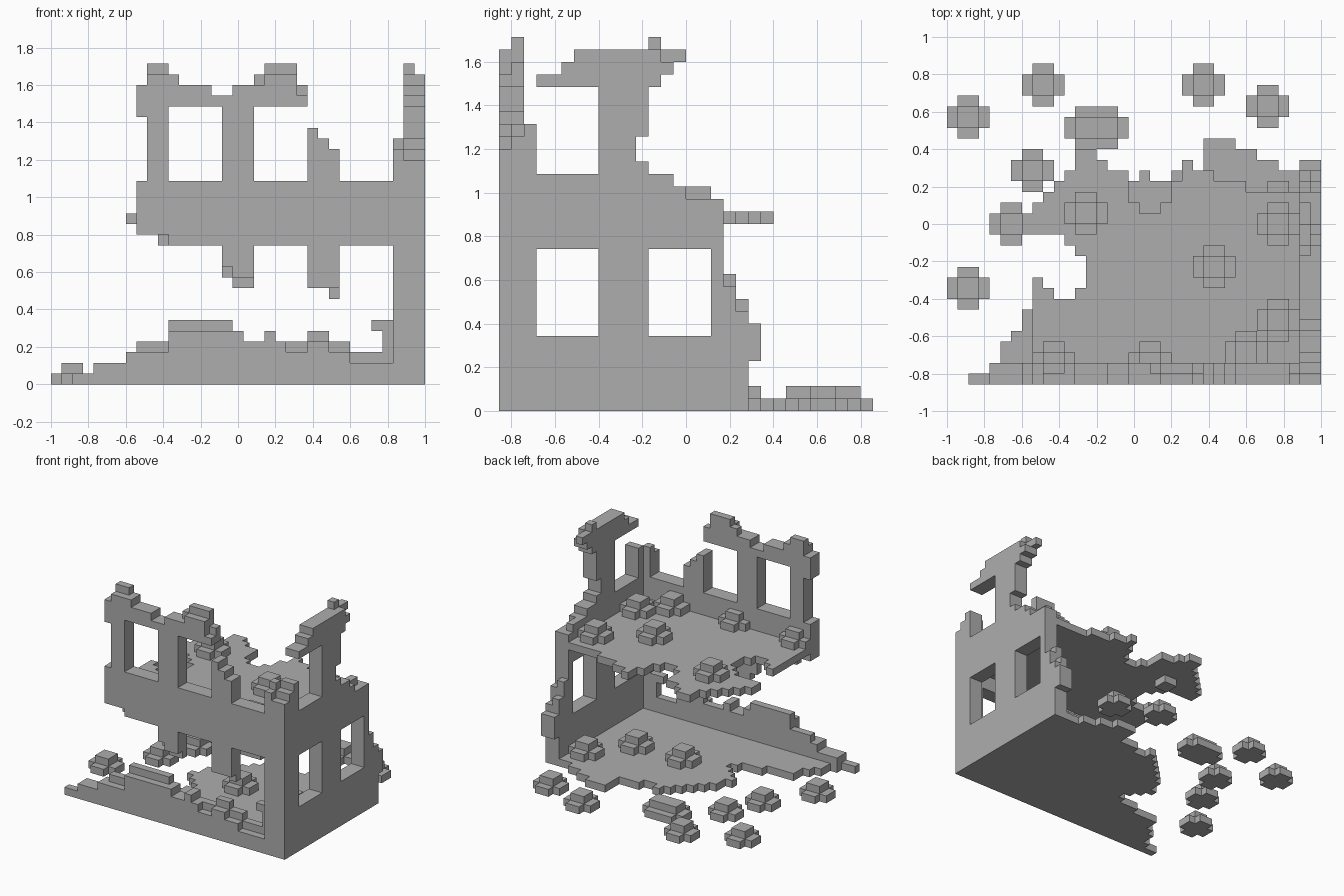
import bpy
import bmesh
from mathutils import Vector

UNIT = 2 / 35                      # edge of one building block
ORIGIN = Vector((-1, -15 * UNIT, 0))
SILL, BAND, LEDGE, LINTEL = 6, 13, 19, 26   # storey heights in blocks
FLOOR = 15                         # level of the upper floor

cube = bpy.data.objects.get("Cube")
if cube:
    bpy.data.objects.remove(cube, do_unlink=True)

stone = bpy.data.materials.new("grey_stone")
stone.use_nodes = True
colour = (0.42, 0.42, 0.42, 1)
stone.diffuse_color = colour
stone.node_tree.nodes["Principled BSDF"].inputs["Base Color"].default_value = colour


def box(xs, ys, zs):
    """All block cells inside three (start, end) ranges."""
    return {(x, y, z) for x in range(*xs) for y in range(*ys) for z in range(*zs)}


def steps(runs, end):
    """Expand (start, value) runs into one value per column."""
    table = {}
    for n, (start, value) in enumerate(runs):
        stop = runs[n + 1][0] if n + 1 < len(runs) else end
        table.update({i: value for i in range(start, stop)})
    return table


def build(name, cells):
    """Skin a set of block cells and merge its flat faces."""
    bm = bmesh.new()
    corners = {}

    def corner(p):
        if p not in corners:
            corners[p] = bm.verts.new(ORIGIN + Vector(p) * UNIT)
        return corners[p]

    for cell in sorted(cells):
        for axis in range(3):
            for side in (0, 1):
                near = list(cell)
                near[axis] += 2 * side - 1
                if tuple(near) in cells:
                    continue
                u, v = (axis + 1) % 3, (axis + 2) % 3
                ring = []
                for a, b in ((0, 0), (1, 0), (1, 1), (0, 1)):
                    p = list(cell)
                    p[axis] += side
                    p[u] += a
                    p[v] += b
                    ring.append(corner(tuple(p)))
                bm.faces.new(ring if side else ring[::-1])
    bmesh.ops.dissolve_limit(bm, angle_limit=0.01, verts=bm.verts[:], edges=bm.edges[:])
    mesh = bpy.data.meshes.new(name)
    bm.to_mesh(mesh)
    bm.free()
    mesh.materials.append(stone)
    obj = bpy.data.objects.new(name, mesh)
    bpy.context.collection.objects.link(obj)
    return obj


# Front wall: broken lower storey, the inner layer a little taller
front = set()
outer = [(2, 1), (4, 2), (7, 3), (11, 5), (18, 4), (20, 5), (21, 4), (22, 3),
         (24, 4), (26, 3), (28, 2), (32, BAND)]
inner = [(4, 2), (7, 3), (8, 4), (11, 6), (17, 5), (18, 4), (20, 5), (21, 4),
         (24, 5), (26, 4), (28, 3), (32, BAND)]
for y, profile in enumerate((outer, inner)):
    for x, top in steps(profile, 35).items():
        front |= box((x, x + 1), (y, y + 1), (0, top))

# Front wall: band between storeys, pillars and lintels (x range, z range)
for xs, zs in (
    ((8, 35), (14, LEDGE)), ((11, 35), (BAND, 14)),
    ((16, 19), (11, BAND)), ((17, 19), (10, 11)), ((24, 27), (9, BAND)),
    ((9, 11), (LEDGE, 29)), ((16, 19), (LEDGE, 27)),
    ((24, 25), (LEDGE, 24)), ((25, 26), (LEDGE, 23)), ((26, 27), (LEDGE, 22)),
    ((8, 9), (25, 28)), ((11, 12), (LINTEL, 29)), ((12, 15), (LINTEL, 28)),
    ((15, 17), (LINTEL, 27)), ((17, 20), (LINTEL, 28)),
    ((20, 23), (LINTEL, 29)), ((23, 24), (LINTEL, 27)),
    ((32, 33), (LEDGE, 22)), ((33, 35), (LEDGE, 21)),
):
    front |= box(xs, (0, 2), zs)

# Front wall: chipped blocks left only on the inner layer
for xs, zs in (
    ((10, 11), (BAND, 14)), ((16, 17), (10, 11)), ((17, 19), (9, 10)),
    ((26, 27), (8, 9)), ((9, 11), (29, 30)), ((19, 20), (28, 29)),
    ((20, 23), (29, 30)), ((23, 24), (27, 28)), ((30, 32), (5, SILL)),
    ((31, 32), (3, 5)), ((32, 33), (22, 23)), ((33, 35), (21, 22)),
):
    front |= box(xs, (1, 2), zs)
build("front_wall", front)

# Right side wall (y range, z range)
side = set()
for ys, zs in (
    ((2, 20), (0, 4)), ((2, 21), (4, SILL)),
    ((2, 3), (SILL, BAND)), ((8, 12), (SILL, BAND)),
    ((17, 21), (SILL, 7)), ((17, 20), (7, 8)), ((17, 19), (8, 10)),
    ((17, 18), (10, BAND)), ((2, 18), (BAND, 17)), ((2, 15), (17, 18)),
    ((2, 14), (18, LEDGE)), ((2, 3), (LEDGE, 23)), ((8, 12), (LEDGE, 20)),
    ((8, 11), (20, 22)), ((8, 12), (22, LINTEL)), ((3, 13), (LINTEL, 27)),
    ((5, 14), (27, 28)), ((6, 13), (28, 29)),
):
    side |= box((33, 35), ys, zs)

# Right side wall: blocks left only on the inner layer
for ys, zs in (
    ((19, 20), (8, 9)), ((18, 19), (10, 11)), ((15, 17), (17, 18)),
    ((13, 15), (28, 29)), ((12, 13), (29, 30)),
):
    side |= box((33, 34), ys, zs)
build("right_wall", side)

# Ground floor: ragged left edge per row, ragged back edge per column
left = steps([(2, 5), (4, 6), (5, 7), (7, 11), (8, 14), (9, 15), (10, 14), (11, 13),
              (12, 12), (13, 13), (15, 14), (16, 15), (17, 16), (18, 17), (19, 18)], 23)
back = steps([(0, 20), (19, 19), (21, 20), (24, 23), (27, 22), (29, 21), (31, 20)], 33)
build("ground_floor", {(x, y, 0) for x in back for y in left
                       if x >= left[y] and y < back[x]})

# Upper floor: ragged back edge with a bite out of the left side
back = steps([(8, 17), (9, 18), (10, 19), (11, 20), (12, 22), (14, 21), (15, 20),
              (17, 17), (18, 16), (20, 17), (21, 19), (22, 21), (23, 20),
              (25, 19), (28, 18)], 33)
bite = steps([(8, (10, 12)), (9, (9, 13)), (10, (8, 13)), (12, (8, 12)), (13, (8, 11))], 14)
upper = {(x, y, FLOOR) for x in back for y in range(2, back[x])
         if not (y in bite and x in range(*bite[y]))}
upper |= box((7, 8), (14, 16), (FLOOR, FLOOR + 1))
build("upper_floor", upper)


def rubble(name, x, y, z, half=1):
    """Cross-shaped heap with a smaller block on top, kept inside the wall."""
    heap = box((x - half - 1, x + half + 1), (y - 1, y + 1), (z, z + 1))
    heap |= box((x - half, x + half), (y - 2, y + 2), (z, z + 1))
    heap |= box((x - half, x + half), (y - 1, y + 1), (z, z + 2))
    build(name, {c for c in heap if c[1] >= 2})


# Rubble heaps around the ruin, on the ground floor and on the upper floor
heaps = {
    "outside": (0, [(2, 25), (2, 9), (9, 28), (24, 28), (30, 26), (8, 20), (6, 15)]),
    "ground": (1, [(27, 12), (20, 12), (31, 17)]),
    "upper": (FLOOR + 1, [(13, 16), (31, 15), (25, 11), (31, 6), (28, 3), (19, 2), (10, 2)]),
}
for place, (level, spots) in heaps.items():
    for n, (x, y) in enumerate(spots):
        rubble(f"{place}_rubble_{n + 1}", x, y, level)
rubble("large_outside_rubble", 14, 24, 0, half=2)

# Loose block under the upper floor
build("hanging_block", box((12, 14), (15, 17), (FLOOR - 1, FLOOR)))
